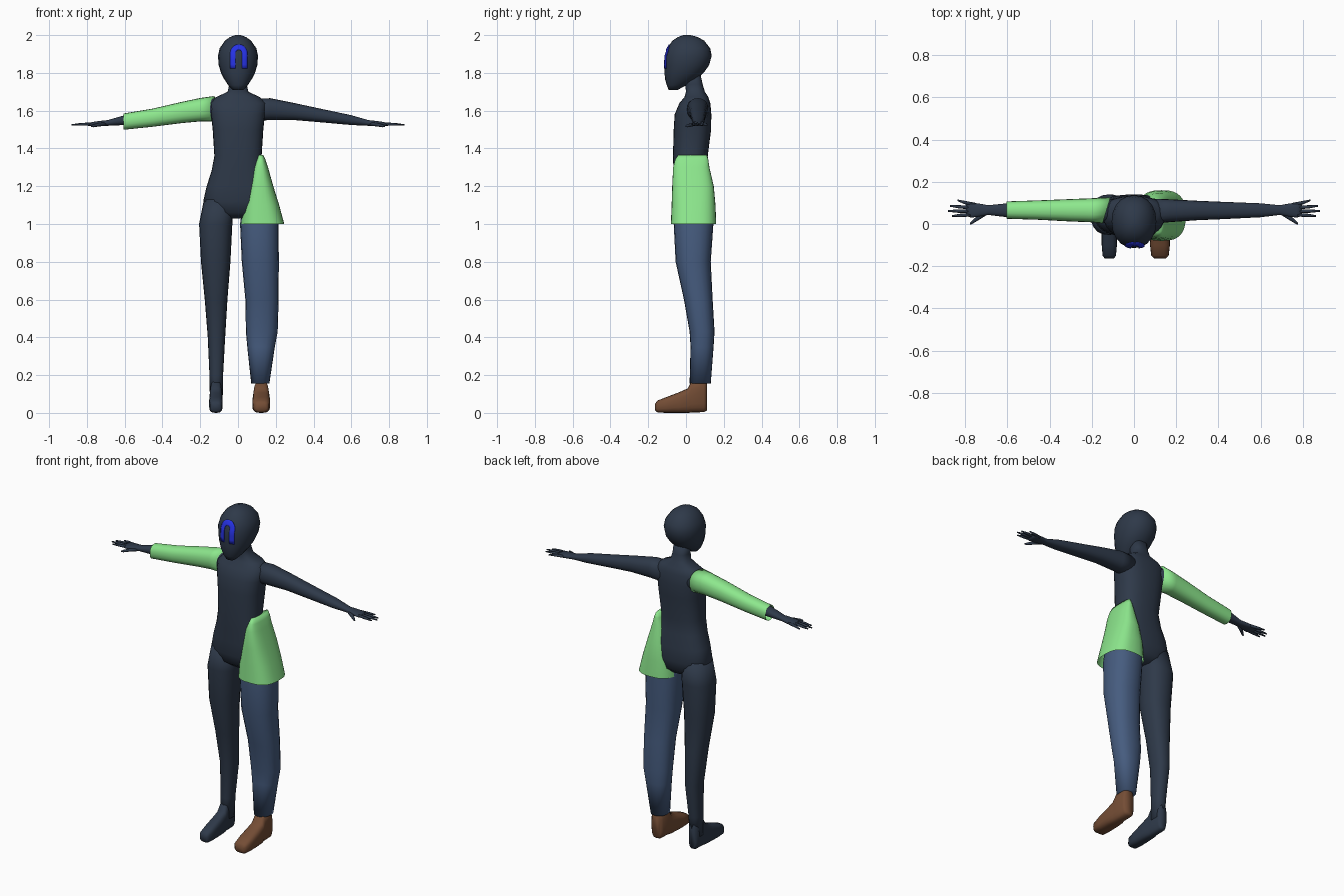
import bpy, bmesh, math
from mathutils import Vector
from mathutils.bvhtree import BVHTree


def material(name, rgb):
    m = bpy.data.materials.new(name)
    lin = [((c / 255 + 0.055) / 1.055) ** 2.4 for c in rgb]
    m.diffuse_color = (*lin, 1)
    return m


SKIN = material("dark slate", (46, 57, 73))
GREEN = material("light green", (144, 236, 144))
DENIM = material("denim blue", (70, 92, 127))
BROWN = material("boot brown", (116, 77, 53))
BLUE = material("bright blue", (38, 50, 230))


def finish(name, bm, mat):
    bmesh.ops.recalc_face_normals(bm, faces=bm.faces[:])
    for f in bm.faces:
        f.smooth = True
    me = bpy.data.meshes.new(name)
    bm.to_mesh(me)
    bm.free()
    me.materials.append(mat)
    ob = bpy.data.objects.new(name, me)
    bpy.context.collection.objects.link(ob)
    return ob


def loft(name, rows, mat, axis="z", side=1, n=20, p=2.3, caps=(True, True)):
    """Rows: (position on axis, centre a, centre b, radius a, radius b[, shear])."""
    bm = bmesh.new()
    rings = []
    for t, ca, cb, ra, rb, *sh in rows:
        ring = []
        for i in range(n):
            an = 2 * math.pi * i / n
            c, s = math.cos(an), math.sin(an)
            a = math.copysign(abs(c) ** (2 / p), c) * ra
            b = math.copysign(abs(s) ** (2 / p), s) * rb
            tt = t + (sh[0] * a if sh else 0)
            co = {"z": (ca + a, cb + b, tt), "x": (tt, ca + a, cb + b),
                  "y": (ca + a, tt, cb + b)}[axis]
            ring.append(bm.verts.new((co[0] * side, co[1], co[2])))
        rings.append(ring)
    for r, q in zip(rings, rings[1:]):
        for i in range(n):
            j = (i + 1) % n
            bm.faces.new((r[i], r[j], q[j], q[i]))
    for use, ring in zip(caps, (rings[0], rings[-1])):
        if use:
            bm.faces.new(ring)
    return finish(name, bm, mat)


# Torso, hips and neck
loft("torso", [(1.03, 0, .045, .06, .05), (1.06, 0, .042, .15, .085),
               (1.12, 0, .04, .184, .1), (1.2, 0, .037, .166, .1),
               (1.28, 0, .028, .14, .094), (1.36, 0, .023, .125, .092),
               (1.5, 0, .034, .134, .099), (1.58, 0, .037, .143, .097),
               (1.64, 0, .047, .15, .082), (1.672, 0, .055, .115, .063),
               (1.70, 0, .05, .055, .05), (1.74, 0, .042, .046, .046),
               (1.80, 0, .03, .046, .045)], SKIN, n=28, p=2.5)

# Head
head = loft("head", [(1.71, 0, -.068, .028, .024), (1.735, 0, -.05, .052, .052),
                     (1.77, 0, -.025, .075, .087), (1.80, 0, -.01, .09, .103),
                     (1.84, 0, .004, .102, .118), (1.89, 0, .012, .106, .124),
                     (1.93, 0, .015, .097, .113), (1.97, 0, .012, .07, .085),
                     (1.99, 0, .01, .042, .052), (2.0, 0, .005, .014, .018)],
            SKIN, n=20, p=2.15)

# Face mark: an arch laid on the front of the head
hb = bmesh.new()
hb.from_mesh(head.data)
tree = BVHTree.FromBMesh(hb)
arch = [(-.031, z) for z in (1.822, 1.845, 1.87, 1.89)]
arch += [(.031 * math.cos(a), 1.905 + .031 * math.sin(a))
         for a in [math.pi * (1 - k / 10) for k in range(11)]]
arch += [(-x, z) for x, z in arch[3::-1]]
bm = bmesh.new()
strip = []
for i, (x, z) in enumerate(arch):
    a, b = arch[max(i - 1, 0)], arch[min(i + 1, len(arch) - 1)]
    d = Vector((b[0] - a[0], b[1] - a[1])).normalized()
    row = []
    for k in (-1, -.5, 0, .5, 1):
        px, pz = x - d.y * k * .014, z + d.x * k * .014
        hit = tree.ray_cast(Vector((px, -1, pz)), Vector((0, 1, 0)))[0]
        row.append(bm.verts.new((px + .004, hit.y - .003, pz)))
    strip.append(row)
for r, q in zip(strip, strip[1:]):
    for k in range(4):
        bm.faces.new((r[k], r[k + 1], q[k + 1], q[k]))
hb.free()
mark = finish("face_mark", bm, BLUE)
mod = mark.modifiers.new("thickness", "SOLIDIFY")
mod.thickness, mod.offset = .004, 0

# Arms, hands and fingers
ARM = [(.09, .06, 1.605, .06, .058), (.17, .063, 1.608, .054, .058),
       (.3, .064, 1.595, .046, .045), (.42, .064, 1.577, .041, .037),
       (.6, .065, 1.55, .033, .026), (.69, .066, 1.535, .023, .015),
       (.73, .066, 1.532, .03, .014), (.77, .066, 1.529, .036, .011),
       (.795, .068, 1.527, .03, .008)]
FINGERS = [(.77, .092, .835, .112), (.785, .077, .872, .086),
           (.785, .06, .882, .062), (.78, .044, .862, .038)]
for side, label in ((1, "right"), (-1, "left")):
    loft(label + "_arm", ARM, SKIN, "x", side)
    for k, (x0, y0, x1, y1) in enumerate(FINGERS):
        loft(f"{label}_finger_{k + 1}",
             [(x0 - .02, y0, 1.53, .008, .008),
              ((x0 + x1) / 2, (y0 + y1) / 2, 1.528, .008, .007),
              (x1, y1, 1.525, .004, .003)], SKIN, "x", side, n=8)
    loft(label + "_thumb", [(.70, .055, 1.53, .014, .01), (.74, .028, 1.525, .012, .009),
                            (.765, .01, 1.52, .009, .008), (.778, .0, 1.518, .004, .004)],
         SKIN, "x", side, n=8)

# Green sleeve
loft("sleeve", [(.13, .065, 1.61, .062, .067, -.3), (.2, .065, 1.605, .057, .062),
                (.3, .065, 1.59, .053, .056), (.45, .066, 1.563, .046, .048),
                (.605, .066, 1.542, .041, .043)], GREEN, "x", -1, caps=(True, False))

# Bare leg and foot
loft("bare_leg", [(1.13, .1, .04, .08, .085), (1.0, .118, .044, .088, .096),
                  (.8, .118, .04, .078, .085), (.6, .116, .063, .06, .068),
                  (.4, .114, .083, .046, .058), (.2, .115, .07, .036, .044),
                  (.08, .115, .065, .034, .042)], SKIN, side=-1)


def foot(name, cx, w, mat, side):
    # (y, sole height, top height, width factor)
    prof = [(-.163, .012, .05, .6), (-.15, .002, .066, .88), (-.1, 0, .085, 1),
            (-.04, 0, .108, 1), (.01, 0, .13, .95), (.03, .002, .17, .85),
            (.095, .004, .17, .85), (.11, .012, .16, .6)]
    loft(name, [(y, cx, (a + b) / 2, w * f, (b - a) / 2) for y, a, b, f in prof],
         mat, "y", side, p=3)


foot("bare_foot", .117, .036, SKIN, -1)
foot("boot", .123, .047, BROWN, 1)

# Trouser leg
loft("trouser_leg", [(1.08, .112, .04, .09, .1), (1.0, .113, .04, .102, .105),
                     (.8, .118, .038, .098, .093), (.6, .127, .065, .088, .076),
                     (.43, .126, .085, .084, .066), (.35, .122, .085, .073, .061),
                     (.155, .118, .075, .048, .056)], DENIM)

# Half skirt over the hip
loft("half_skirt", [(1.0, .13, .04, .115, .12), (1.1, .122, .04, .096, .116),
                    (1.2, .119, .037, .068, .11), (1.3, .118, .028, .041, .096),
                    (1.34, .12, .03, .026, .088), (1.365, .12, .034, .014, .076)],
     GREEN, n=32, p=2.7, caps=(False, True))
